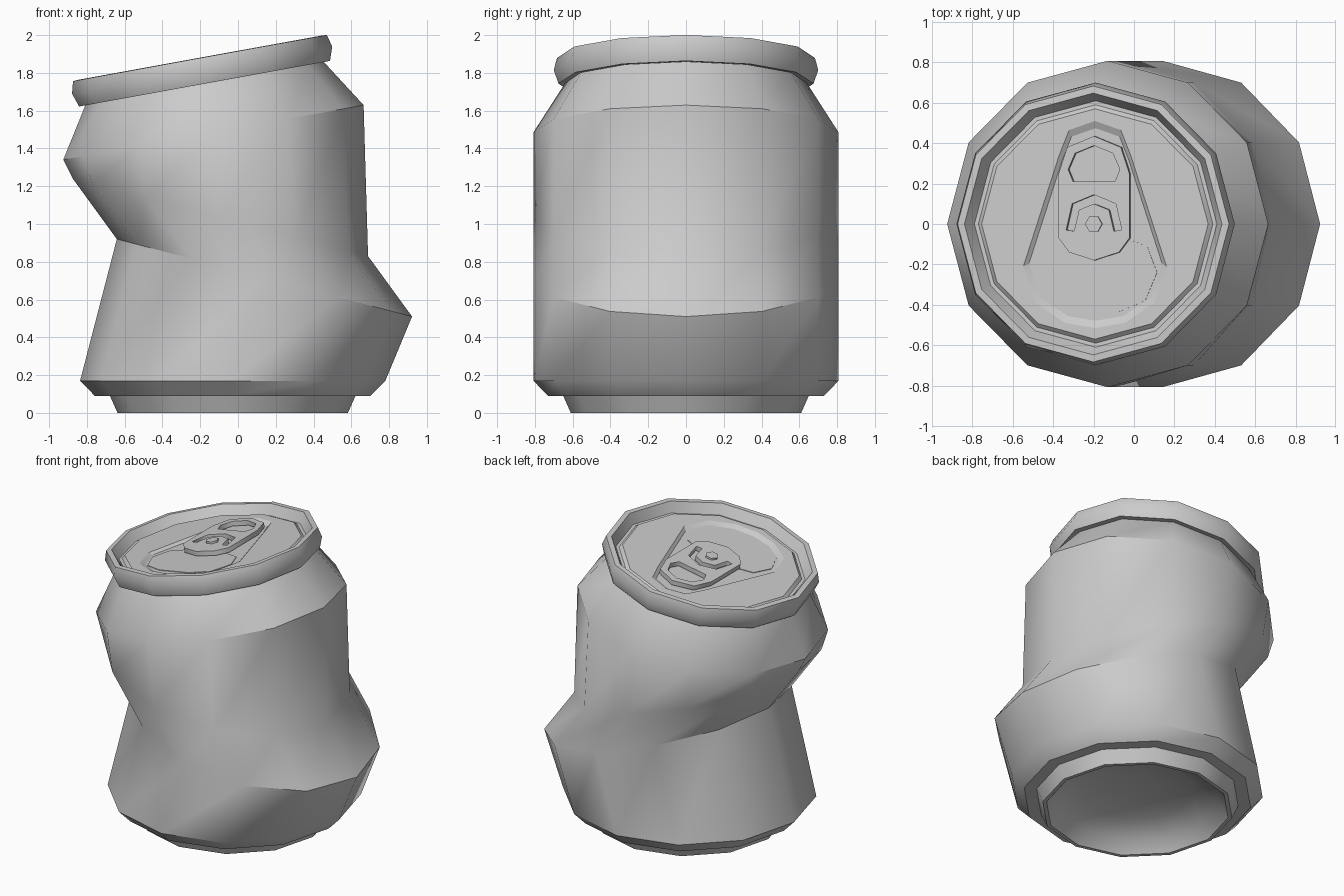
import bpy, bmesh
from math import sin, cos, radians, pi
from mathutils import Matrix, Vector

if "Cube" in bpy.data.objects:
    bpy.data.objects.remove(bpy.data.objects["Cube"])

SIDES = 12
TILT = radians(10.3)
# frame of the bent top: origin in the shoulder ring, z along the lid axis
TOP = Matrix.Translation((-0.13, 0, 1.485)) @ Matrix.Rotation(-TILT, 4, 'Y')


def ring(cx, cz, r, tilt=0.0):
    return [Vector((cx + r * cos(t) * cos(tilt), r * sin(t), cz + r * cos(t) * sin(tilt)))
            for t in (2 * pi * i / SIDES for i in range(SIDES))]


def top_ring(r, h):
    return [TOP @ v for v in ring(0, h, r)]


def smooth(obj, angle):
    bpy.ops.object.select_all(action='DESELECT')
    obj.select_set(True)
    bpy.context.view_layer.objects.active = obj
    bpy.ops.object.shade_smooth_by_angle(angle=radians(angle))


def loft(name, loops, cap_start=False, cap_end=False, angle=35):
    bm = bmesh.new()
    rows = [[bm.verts.new(v) for v in loop] for loop in loops]
    n = len(rows[0])
    for a, b in zip(rows, rows[1:]):
        for i in range(n):
            j = (i + 1) % n
            bm.faces.new((a[i], a[j], b[j], b[i]))
    if cap_start:
        bm.faces.new(rows[0][::-1])
    if cap_end:
        bm.faces.new(rows[-1])
    me = bpy.data.meshes.new(name)
    bm.to_mesh(me)
    bm.free()
    obj = bpy.data.objects.new(name, me)
    bpy.context.collection.objects.link(obj)
    smooth(obj, angle)
    return obj


def plate(name, outlines, h, half):
    """Flat filled outline (later outlines are holes) lying in the lid frame."""
    cu = bpy.data.curves.new(name, 'CURVE')
    cu.dimensions, cu.fill_mode, cu.extrude = '2D', 'BOTH', half
    for pts in outlines:
        sp = cu.splines.new('POLY')
        sp.points.add(len(pts) - 1)
        for p, (x, y) in zip(sp.points, pts):
            p.co = (x, y, 0, 1)
        sp.use_cyclic_u = True
    obj = bpy.data.objects.new(name, cu)
    bpy.context.collection.objects.link(obj)
    obj.matrix_world = TOP @ Matrix.Translation((0, 0, h))
    bpy.ops.object.select_all(action='DESELECT')
    obj.select_set(True)
    bpy.context.view_layer.objects.active = obj
    bpy.ops.object.convert(target='MESH')
    return bpy.context.view_layer.objects.active


def mirrored(half):
    """Close a right-hand outline (top to bottom) with its mirror image."""
    return half + [(-x, y) for x, y in reversed(half) if abs(x) > 1e-5]


def poly(r, n):
    return [(r * cos(2 * pi * i / n), r * sin(2 * pi * i / n)) for i in range(n)]


# crumpled body, from the domed underside up to the neck
C, BEND = -0.028, radians(-14.7)
loft("can_body", [
    ring(C, 0.17, 0.15), ring(C, 0.14, 0.36), ring(C, 0.08, 0.52), ring(C, 0.0, 0.585),
    ring(C, 0.0, 0.61), ring(C, 0.09, 0.65), ring(C, 0.09, 0.73), ring(C, 0.17, 0.808),
    ring(0.14, 0.715, 0.808, BEND), ring(-0.093, 1.035, 0.808, BEND),
    top_ring(0.808, 0.0), top_ring(0.64, 0.265)], cap_start=True)

# rolled rim and countersink around the lid
loft("lid_rim", [
    top_ring(r, h) for r, h in (
        (0.62, 0.27), (0.675, 0.262), (0.70, 0.335), (0.683, 0.40), (0.648, 0.402),
        (0.61, 0.335), (0.59, 0.335), (0.57, 0.355))])

# lid panel with a teardrop recess
drop = mirrored([(0, 0.51), (0.13, 0.465), (0.18, 0.34), (0.36, -0.21),
                 (0.30, -0.39), (0.15, -0.49), (0, -0.515)])
plate("lid_panel", [poly(0.57, SIDES), drop], 0.355, 0)
loft("lid_recess", [[TOP @ Vector((x * s, y * s, h)) for x, y in reversed(drop)]
                    for s, h in ((1, 0.355), (0.93, 0.338))], cap_end=True, angle=20)

# scored mouth
plate("mouth_panel", [mirrored([(0.15, -0.07), (0.26, -0.11), (0.31, -0.24),
                                (0.25, -0.38), (0.115, -0.435)])], 0.338, 0.004)

# pull tab with finger hole and tongue slot
tab = mirrored([(0, 0.435), (0.135, 0.38), (0.178, 0.25), (0.178, -0.07),
                (0.125, -0.14), (0, -0.18)])
finger_hole = mirrored([(0, 0.388), (0.095, 0.35), (0.13, 0.27), (0.105, 0.21)])
slot = [(-0.14, -0.03), (-0.11, 0.1), (0, 0.145), (0.11, 0.1), (0.14, -0.03),
        (0.1, -0.035), (0.075, 0.07), (0, 0.1), (-0.075, 0.07), (-0.1, -0.035)]
plate("pull_tab", [tab, finger_hole, slot], 0.366, 0.016)

# rivet
plate("rivet", [poly(0.043, 6)], 0.37, 0.025)
